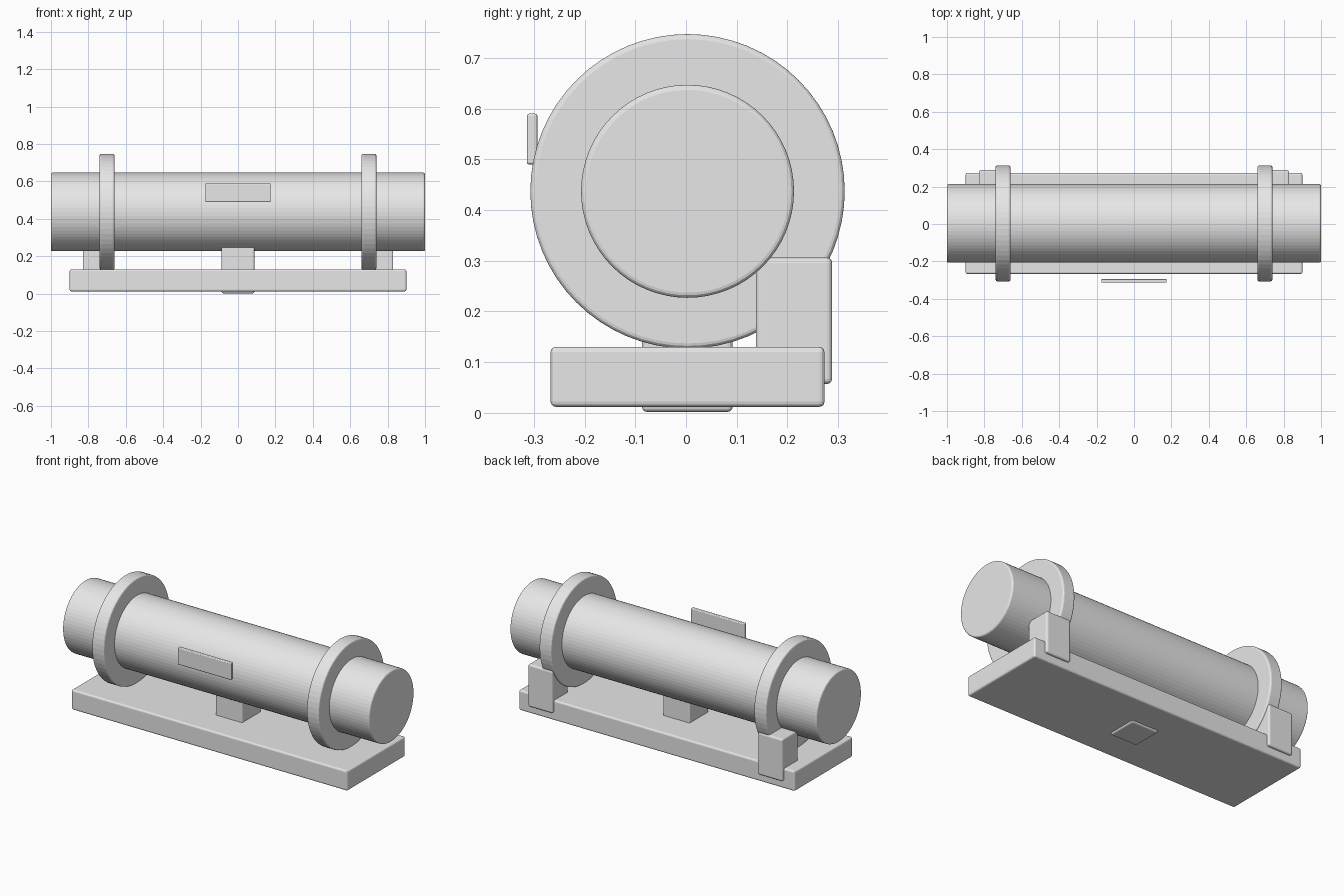
import bpy, math

if "Cube" in bpy.data.objects:
    bpy.data.objects.remove(bpy.data.objects["Cube"])

grey = bpy.data.materials.new("light_grey")
grey.diffuse_color = (0.8, 0.8, 0.8, 1)
grey.use_nodes = True
grey.node_tree.nodes["Principled BSDF"].inputs["Base Color"].default_value = grey.diffuse_color

AXIS_Y, AXIS_Z = 0.003, 0.437   # shared centre line of tube and rings


def finish(obj, name, bevel):
    obj.name = name
    obj.data.materials.append(grey)
    mod = obj.modifiers.new("rounded_edges", 'BEVEL')
    mod.width = bevel
    mod.segments = 3
    mod.limit_method = 'ANGLE'
    mod.angle_limit = math.radians(40)
    return obj


def box(name, x, y, z, bevel=0.01):
    """Rounded box from (min, max) ranges."""
    ranges = (x, y, z)
    bpy.ops.mesh.primitive_cube_add(size=1, location=[sum(r) / 2 for r in ranges])
    obj = bpy.context.object
    obj.scale = [r[1] - r[0] for r in ranges]
    bpy.ops.object.transform_apply(location=False, rotation=False, scale=True)
    return finish(obj, name, bevel)


def drum(name, x, radius, length, bevel=0.01):
    """Faceted cylinder lying along x."""
    bpy.ops.mesh.primitive_cylinder_add(
        vertices=64, radius=radius, depth=length,
        location=(x, AXIS_Y, AXIS_Z), rotation=(0, math.pi / 2, 0))
    return finish(bpy.context.object, name, bevel)


# Main tube
drum("tube", 0, 0.21, 2.0)

# Base slab and central support post
box("base", (-0.9, 0.9), (-0.267, 0.273), (0.012, 0.13))
box("support_post", (-0.088, 0.088), (-0.087, 0.092), (0.002, 0.302))

# Name plate on the front
box("front_plate", (-0.175, 0.175), (-0.314, -0.293), (0.49, 0.59), 0.005)

# Collars and rear brackets, one at each end
for side, sx in (("left", -1), ("right", 1)):
    drum(side + "_collar", sx * 0.7, 0.31, 0.08)
    box(side + "_bracket", sorted((sx * 0.67, sx * 0.83)), (0.138, 0.288), (0.057, 0.306))
